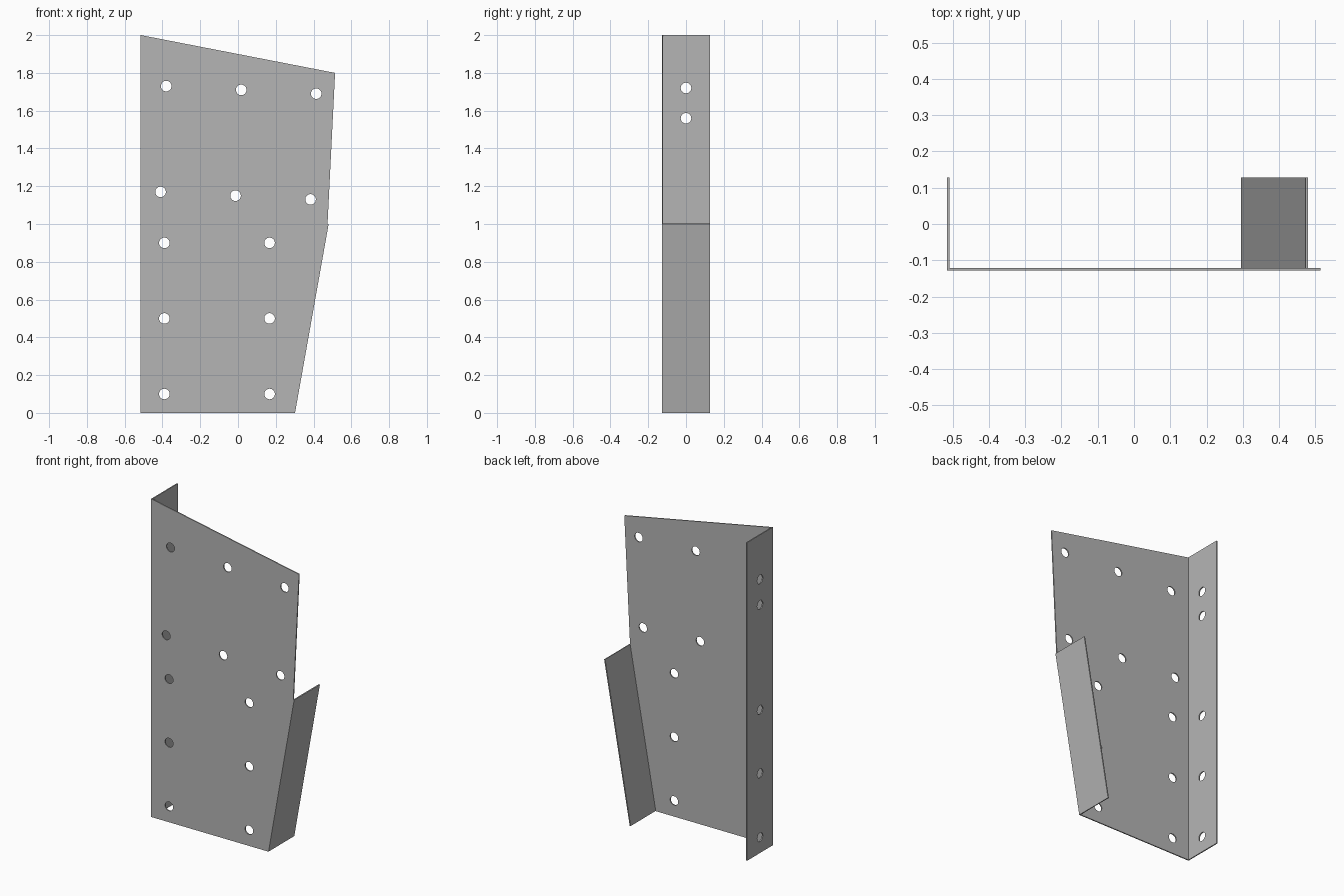
import bpy, bmesh, math
from mathutils import Matrix, Vector

cube = bpy.data.objects.get("Cube")
if cube:
    bpy.data.objects.remove(cube, do_unlink=True)

THICK = 0.007
HOLE_R = 0.028
HALF_DEPTH = 0.128

# Plain sheet metal
steel = bpy.data.materials.new("grey_steel")
steel.use_nodes = True
grey = (0.46, 0.46, 0.46, 1)
steel.diffuse_color = grey
steel.node_tree.nodes["Principled BSDF"].inputs["Base Color"].default_value = grey


def add_loop(curve, points):
    spline = curve.splines.new('POLY')
    spline.points.add(len(points) - 1)
    for p, (x, y) in zip(spline.points, points):
        p.co = (x, y, 0, 1)
    spline.use_cyclic_u = True


def sheet(name, outline, holes, origin, across, up):
    """Flat punched sheet: outline drawn in the (across, up) plane."""
    curve = bpy.data.curves.new(name + "_profile", 'CURVE')
    curve.dimensions = '2D'
    curve.fill_mode = 'BOTH'
    curve.extrude = THICK / 2
    add_loop(curve, outline)
    for hx, hy in holes:
        angles = [math.tau * i / 32 for i in range(32)]
        add_loop(curve, [(hx + HOLE_R * math.cos(a), hy + HOLE_R * math.sin(a)) for a in angles])
    temp = bpy.data.objects.new(name + "_profile", curve)
    bpy.context.collection.objects.link(temp)
    mesh = bpy.data.meshes.new_from_object(
        temp.evaluated_get(bpy.context.evaluated_depsgraph_get()))
    bpy.data.objects.remove(temp, do_unlink=True)
    bpy.data.curves.remove(curve)

    # Stand the sheet up in its plane and weld the rims
    across, up = Vector(across).normalized(), Vector(up).normalized()
    frame = Matrix((across, up, across.cross(up))).transposed().to_4x4()
    mesh.transform(Matrix.Translation(origin) @ frame)
    bm = bmesh.new()
    bm.from_mesh(mesh)
    bmesh.ops.remove_doubles(bm, verts=bm.verts, dist=0.0001)
    bmesh.ops.recalc_face_normals(bm, faces=bm.faces)
    for f in bm.faces:
        f.smooth = False
    bm.to_mesh(mesh)
    bm.free()
    mesh.name = name
    mesh.materials.clear()
    mesh.materials.append(steel)
    obj = bpy.data.objects.new(name, mesh)
    bpy.context.collection.objects.link(obj)
    return obj


# Front plate: two slanted rows of three holes, then a grid of two by three
plate_holes = [(-0.38 + 0.397 * i, 1.73 - 0.02 * i) for i in range(3)]
plate_holes += [(-0.41 + 0.397 * i, 1.17 - 0.02 * i) for i in range(3)]
plate_holes += [(x, z) for x in (-0.39, 0.167) for z in (0.1, 0.5, 0.9)]
sheet("front_plate",
      [(-0.515, 0), (0.3, 0), (0.474, 1), (0.514, 1.8), (-0.515, 2)],
      plate_holes, (0, -HALF_DEPTH + THICK / 2, 0), (1, 0, 0), (0, 0, 1))

# Tall straight flange with a column of holes
y0 = -HALF_DEPTH + THICK
sheet("tall_side_flange",
      [(y0, 0), (HALF_DEPTH, 0), (HALF_DEPTH, 2), (y0, 2)],
      [(0, z) for z in (0.1, 0.5, 0.9, 1.56, 1.72)],
      (-0.515 + THICK / 2, 0, 0), (0, 1, 0), (0, 0, 1))

# Short leaning flange along the lower slanted edge
lean = Vector((0.178, 0, 1))
sheet("leaning_side_flange",
      [(-HALF_DEPTH, 0), (HALF_DEPTH, 0), (HALF_DEPTH, lean.length), (-HALF_DEPTH, lean.length)],
      [], (0.302 - THICK / 2, 0, 0.001), (0, 1, 0), lean)
